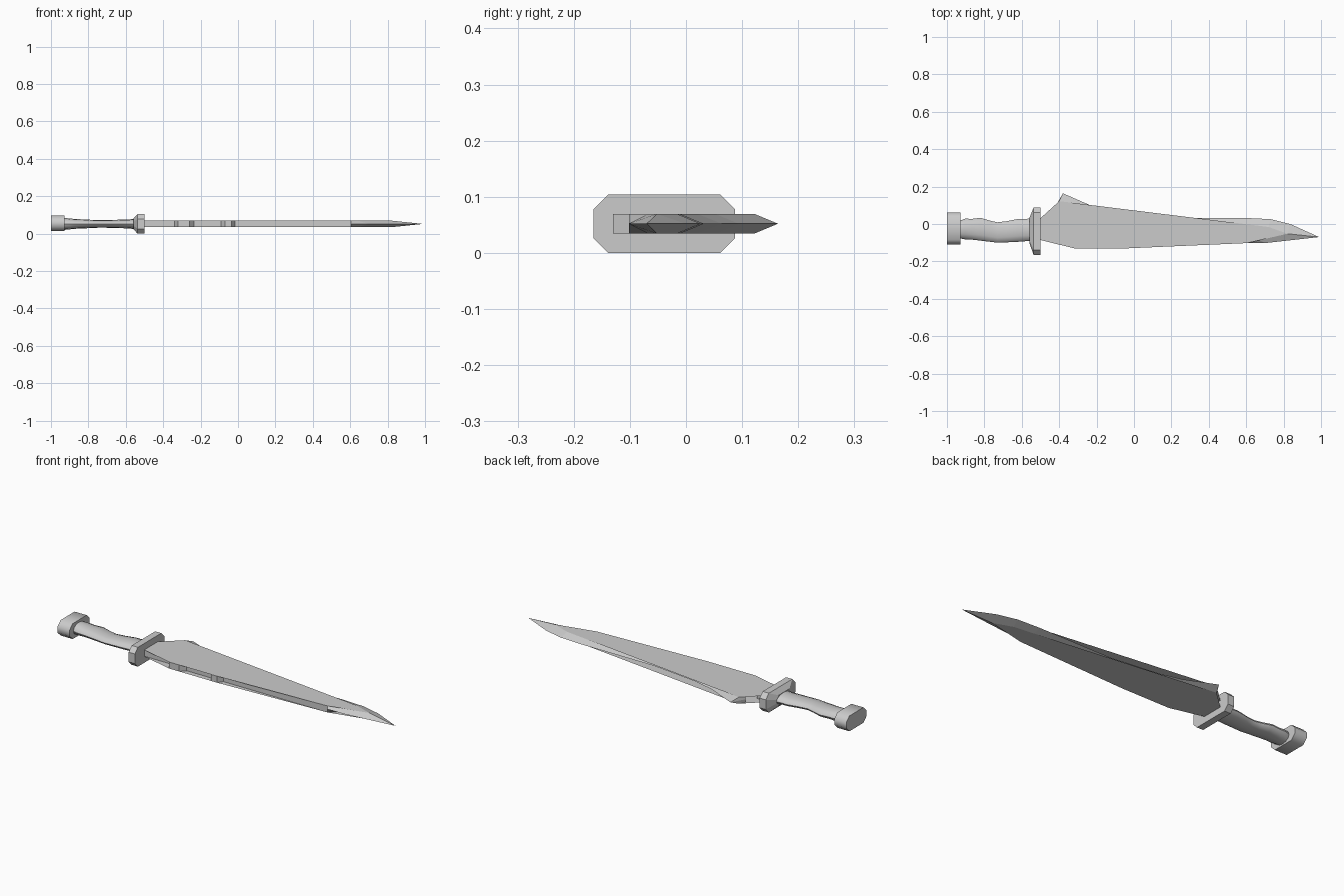
import bpy, bmesh, math

cube = bpy.data.objects.get("Cube")
if cube:
    bpy.data.objects.remove(cube, do_unlink=True)

ZC = 0.052       # height of the sword's centre plane
HALF = 0.0175    # half thickness of the blade

steel = bpy.data.materials.new("grey_steel")
steel.use_nodes = True
GREY = (0.6, 0.6, 0.6, 1.0)
steel.diffuse_color = GREY
steel.node_tree.nodes["Principled BSDF"].inputs["Base Color"].default_value = GREY


def finish(bm, name, smooth_angle=None):
    bmesh.ops.remove_doubles(bm, verts=bm.verts, dist=0.0002)
    bmesh.ops.recalc_face_normals(bm, faces=bm.faces)
    mesh = bpy.data.meshes.new(name)
    bm.to_mesh(mesh)
    bm.free()
    mesh.materials.append(steel)
    obj = bpy.data.objects.new(name, mesh)
    bpy.context.collection.objects.link(obj)
    if smooth_angle:
        bpy.ops.object.select_all(action='DESELECT')
        obj.select_set(True)
        bpy.context.view_layer.objects.active = obj
        bpy.ops.object.shade_smooth_by_angle(angle=math.radians(smooth_angle))
    return obj


def bridge(bm, a, b):
    n = len(a)
    for i in range(n):
        j = (i + 1) % n
        bm.faces.new((a[i], a[j], b[j], b[i]))


def loft(name, rings, smooth_angle=None):
    """Skin a list of closed rings and cap both ends."""
    bm = bmesh.new()
    loops = [[bm.verts.new(p) for p in ring] for ring in rings]
    for a, b in zip(loops, loops[1:]):
        bridge(bm, a, b)
    bm.faces.new(loops[0])
    bm.faces.new(loops[-1])
    return finish(bm, name, smooth_angle)


def octagon(x, y0, y1, z0, z1, c):
    """Rectangle with chamfered corners, standing across x."""
    yz = [(y0 + c, z0), (y1 - c, z0), (y1, z0 + c), (y1, z1 - c),
          (y1 - c, z1), (y0 + c, z1), (y0, z1 - c), (y0, z0 + c)]
    return [(x, y, z) for y, z in yz]


def ellipse(x, y0, y1, hz, n=12):
    cy, ry = (y0 + y1) / 2, (y1 - y0) / 2
    return [(x, cy + ry * math.cos(2 * math.pi * i / n),
             ZC + hz * math.sin(2 * math.pi * i / n)) for i in range(n)]


# Blade: outline points; a second pair marks where the ground edge begins
RIDGE_END = (0.82, -0.052)
outline = [
    ((-0.51, -0.083), None), ((-0.34, -0.083), None),
    ((-0.32, -0.13), None), ((-0.26, -0.13), None), ((-0.235, -0.102), None),
    ((-0.09, -0.102), None), ((-0.07, -0.13), None),
    ((-0.035, -0.13), None), ((-0.015, -0.102), None),
    ((0.605, -0.102), None),
    ((0.70, -0.102), (0.64, -0.068)),
    ((0.99, -0.07), RIDGE_END),
    ((0.835, 0.0), RIDGE_END),
    ((0.73, 0.026), (0.72, -0.016)),
    ((0.60, 0.032), (0.60, -0.011)),
    ((0.17, 0.032), (0.17, -0.011)),
    ((-0.10, 0.064), (-0.11, 0.02)),
    ((-0.22, 0.094), (-0.235, 0.052)),
    ((-0.38, 0.164), (-0.40, 0.122)),
    ((-0.42, 0.094), None), ((-0.325, 0.04), None), ((-0.35, 0.0), None),
    ((-0.43, 0.0), None), ((-0.44, 0.022), None), ((-0.51, 0.022), None),
]
bm = bmesh.new()
middle = [bm.verts.new((*p, ZC)) for p, _ in outline]
for side in (1, -1):
    flat, ring = {}, []
    for p, inner in outline:
        key = inner or p
        if key not in flat:
            flat[key] = bm.verts.new((*key, ZC + side * HALF))
        ring.append(flat[key])
    n = len(ring)
    for i in range(n):
        j = (i + 1) % n
        corners = (middle[i], middle[j], ring[j], ring[i])
        bm.faces.new(tuple(dict.fromkeys(corners)))
    cap = bm.faces.new(list(flat.values()))
    bmesh.ops.triangulate(bm, faces=[cap], ngon_method='EAR_CLIP')
finish(bm, "blade")

# Guard: chamfered plate with a flared collar towards the grip
loft("guard", [
    octagon(-0.560, -0.10, 0.03, 0.024, 0.080, 0.018),
    octagon(-0.537, -0.165, 0.087, 0.0, 0.104, 0.026),
    octagon(-0.500, -0.165, 0.087, 0.0, 0.104, 0.026),
])

# Grip: wavy oval handle, (x, y low, y high, half height)
grip = [(-0.94, -0.075, 0.015, 0.033), (-0.90, -0.083, 0.029, 0.029),
        (-0.87, -0.083, 0.027, 0.026), (-0.82, -0.089, 0.033, 0.024),
        (-0.77, -0.095, 0.018, 0.021), (-0.73, -0.100, 0.009, 0.020),
        (-0.68, -0.098, 0.015, 0.021), (-0.62, -0.095, 0.027, 0.023),
        (-0.58, -0.092, 0.027, 0.024), (-0.55, -0.092, 0.030, 0.029)]
loft("grip", [ellipse(*g) for g in grip], 40)

# Pommel: chamfered block
loft("pommel", [octagon(x, -0.11, 0.062, 0.013, 0.096, 0.026)
                for x in (-1.0, -0.928)], 50)
